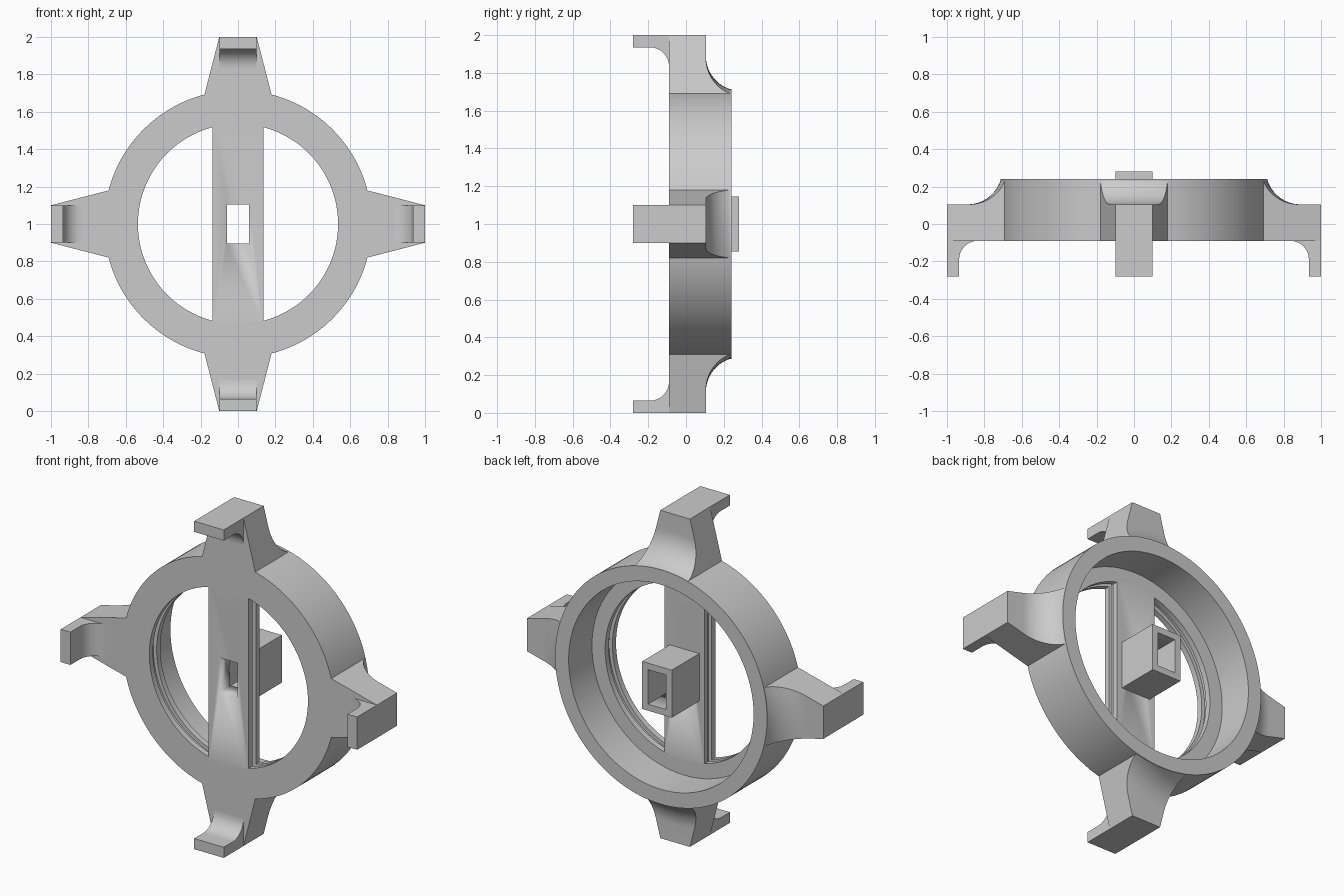
import bpy, bmesh
from math import sin, cos, pi, sqrt, radians
from mathutils import Matrix

cube = bpy.data.objects.get("Cube")
if cube:
    bpy.data.objects.remove(cube)

grey = bpy.data.materials.new("plain grey")
grey.use_nodes = True
grey.diffuse_color = (0.6, 0.6, 0.6, 1)
grey.node_tree.nodes["Principled BSDF"].inputs["Base Color"].default_value = (0.6, 0.6, 0.6, 1)

CENTRE = Matrix.Translation((0, 0, 1))
FRONT, FLOOR, BACK = -0.09, 0.015, 0.24
RING_R, END_Y = 0.715, 0.105


def finish(name, bm, turn=0.0):
    """Turn a mesh about the hub axis, lift it to the hub height, shade it."""
    bmesh.ops.recalc_face_normals(bm, faces=bm.faces)
    bm.transform(CENTRE @ Matrix.Rotation(turn, 4, 'Y'))
    mesh = bpy.data.meshes.new(name)
    bm.to_mesh(mesh)
    bm.free()
    mesh.materials.append(grey)
    ob = bpy.data.objects.new(name, mesh)
    bpy.context.collection.objects.link(ob)
    bpy.ops.object.select_all(action='DESELECT')
    ob.select_set(True)
    bpy.context.view_layer.objects.active = ob
    bpy.ops.object.shade_smooth_by_angle(angle=radians(25))
    return ob


def skin(rows, closed):
    """Join rows of points with quads; each row is a loop around the profile."""
    bm = bmesh.new()
    grid = [[bm.verts.new(p) for p in row] for row in rows]
    pairs = list(zip(grid, grid[1:])) + ([(grid[-1], grid[0])] if closed else [])
    for a, b in pairs:
        for i in range(len(a)):
            j = (i + 1) % len(a)
            bm.faces.new((a[i], a[j], b[j], b[i]))
    if not closed:
        bm.faces.new(grid[0])
        bm.faces.new(grid[-1])
    return bm


def box(name, sx, y0, y1, sz):
    bm = bmesh.new()
    bmesh.ops.create_cube(bm, size=1)
    bm.transform(Matrix.Translation((0, (y0 + y1) / 2, 0)) @ Matrix.Diagonal((sx, y1 - y0, sz, 1)))
    return finish(name, bm)


# Ring: deep cup with a grooved inner lip
HOLE_R, GROOVE_R, CUP_R = 0.535, 0.557, 0.624
G0, G1 = -0.055, -0.02
ring_profile = [(RING_R, FRONT), (RING_R, BACK), (CUP_R, BACK), (CUP_R, FLOOR), (HOLE_R, FLOOR),
                (HOLE_R, G1), (GROOVE_R, G1), (GROOVE_R, G0), (HOLE_R, G0), (HOLE_R, FRONT)]
N = 128
finish("ring", skin([[(r * cos(2 * pi * k / N), y, r * sin(2 * pi * k / N)) for r, y in ring_profile]
                     for k in range(N)], True))

# Cross bar with grooved sides
W, IN = 0.135, 0.113
half = [(W, FRONT), (W, G0), (IN, G0), (IN, G1), (W, G1), (W, FLOOR)]
section = half + [(-x, y) for x, y in reversed(half)]
bar = finish("cross_bar", skin([[(x, y, z) for x, y in section] for z in (-0.55, 0.55)], False))

# Hub socket and the slot through hub and bar
hub = box("hub_socket", 0.2, 0.0, 0.28, 0.29)
slot = box("slot_cutter", 0.12, -0.4, 0.4, 0.21)
for ob in (bar, hub):
    mod = ob.modifiers.new("slot", 'BOOLEAN')
    mod.operation, mod.solver, mod.object = 'DIFFERENCE', 'EXACT', slot
    bpy.context.view_layer.objects.active = ob
    bpy.ops.object.modifier_apply(modifier=mod.name)
bpy.data.objects.remove(slot)

# Arm profile (radius, depth) with a concave sweep at the back
CY, CR, RAD = 0.29, 0.89, 0.185
sweep = [(CR - RAD * cos(a), CY - RAD * sin(a))
         for a in (0.274 + (pi / 2 - 0.274) * k / 14 for k in range(15))]
arm_profile = [(0.69, FRONT), (0.69, BACK)] + sweep + [(1, END_Y), (1, FRONT)]


def arm_point(t, r, y):
    """Place a profile point across the tapering arm, bent round the hub axis."""
    z = r
    for _ in range(12):
        x = t * (0.18 - (z - 0.69) * 0.258)
        z = 1 if r == 1 else sqrt(r * r - x * x)
    return (x, y, z)


# Hook profile with a fillet under the finger
fillet = [(0.835 + 0.1 * cos(a), -0.19 + 0.1 * sin(a)) for a in (pi / 2 * k / 10 for k in range(11))]
hook_profile = [(1, -0.28), (0.935, -0.28)] + fillet + [(0.835, -0.08), (1, -0.08)]

for i, side in enumerate(("top", "left", "bottom", "right")):
    turn = i * pi / 2
    finish(side + "_arm", skin([[arm_point(k / 5 - 1, r, y) for r, y in arm_profile]
                                for k in range(11)], False), turn)
    finish(side + "_hook", skin([[(x, y, r) for r, y in hook_profile] for x in (-0.1, 0.1)], False), turn)
